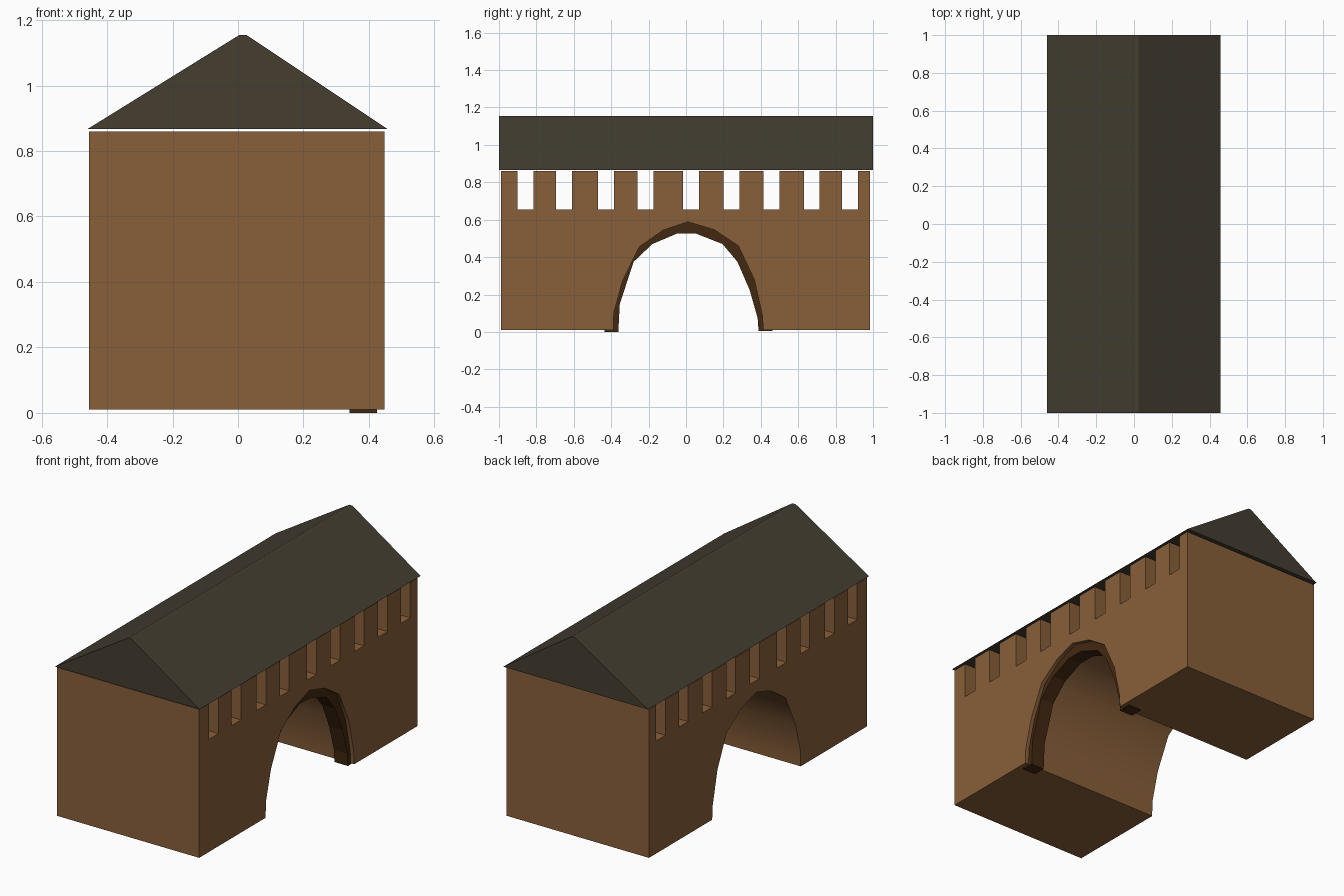
import bpy, bmesh, math

if "Cube" in bpy.data.objects:
    bpy.data.objects.remove(bpy.data.objects["Cube"])


def material(name, rgb):
    m = bpy.data.materials.new(name)
    m.diffuse_color = (*rgb, 1)
    m.use_nodes = True
    m.node_tree.nodes["Principled BSDF"].inputs["Base Color"].default_value = m.diffuse_color
    return m


def extrude_profile(name, points, axis, start, end, mat):
    """Closed 2D profile (horizontal, z) swept along x or y."""
    bm = bmesh.new()
    place = (lambda p: (start, p[0], p[1])) if axis == 'x' else (lambda p: (p[0], start, p[1]))
    face = bm.faces.new([bm.verts.new(place(p)) for p in points])
    new = bmesh.ops.extrude_face_region(bm, geom=[face])['geom']
    d = end - start
    vec = (d, 0, 0) if axis == 'x' else (0, d, 0)
    bmesh.ops.translate(bm, vec=vec, verts=[v for v in new if isinstance(v, bmesh.types.BMVert)])
    bmesh.ops.recalc_face_normals(bm, faces=bm.faces)
    me = bpy.data.meshes.new(name)
    bm.to_mesh(me)
    bm.free()
    me.materials.append(mat)
    ob = bpy.data.objects.new(name, me)
    bpy.context.collection.objects.link(ob)
    return ob


brick = material("warm_brown_wall", (0.25, 0.115, 0.042))
slate = material("dark_roof", (0.058, 0.047, 0.030))
trim = material("dark_brown_trim", (0.055, 0.022, 0.006))

# Gatehouse wall: archway below, row of window slots above
FLOOR, TOP, SILL = 0.01, 0.86, 0.655
arch = [(-0.388, FLOOR), (-0.386, 0.1), (-0.34, 0.27), (-0.25, 0.455), (-0.12, 0.545),
        (0.01, 0.588), (0.15, 0.547), (0.28, 0.46), (0.365, 0.28), (0.408, 0.09), (0.413, FLOOR)]
slots = [-0.9, -0.695, -0.47, -0.26, -0.015, 0.2, 0.415, 0.63, 0.835]
profile = [(-0.99, FLOOR)] + arch + [(0.985, FLOOR), (0.985, TOP)]
for y in reversed(slots):
    profile += [(y + 0.085, TOP), (y + 0.085, SILL), (y, SILL), (y, TOP)]
profile.append((-0.99, TOP))
wall = extrude_profile("gatehouse_wall", profile, 'x', -0.455, 0.447, brick)
bpy.context.view_layer.objects.active = wall
wall.select_set(True)
bpy.ops.object.shade_smooth_by_angle(angle=math.radians(35))

# Arch trim set into the opening on the right side
inner = [(-0.362, 0.0), (-0.354, 0.15), (-0.28, 0.375), (-0.18, 0.47), (-0.05, 0.525),
         (0.055, 0.525), (0.195, 0.47), (0.275, 0.375), (0.34, 0.225), (0.383, 0.075), (0.388, 0.004)]
outer = [(0.012 + (y - 0.012) * 1.2, z * 1.14) for y, z in reversed(inner)]
extrude_profile("arch_trim", inner + outer, 'x', 0.34, 0.425, trim)

# Gable roof
extrude_profile("gable_roof", [(-0.46, 0.867), (0.457, 0.867), (0.025, 1.155), (0.005, 1.155)],
                'y', -1.0, 1.0, slate)
